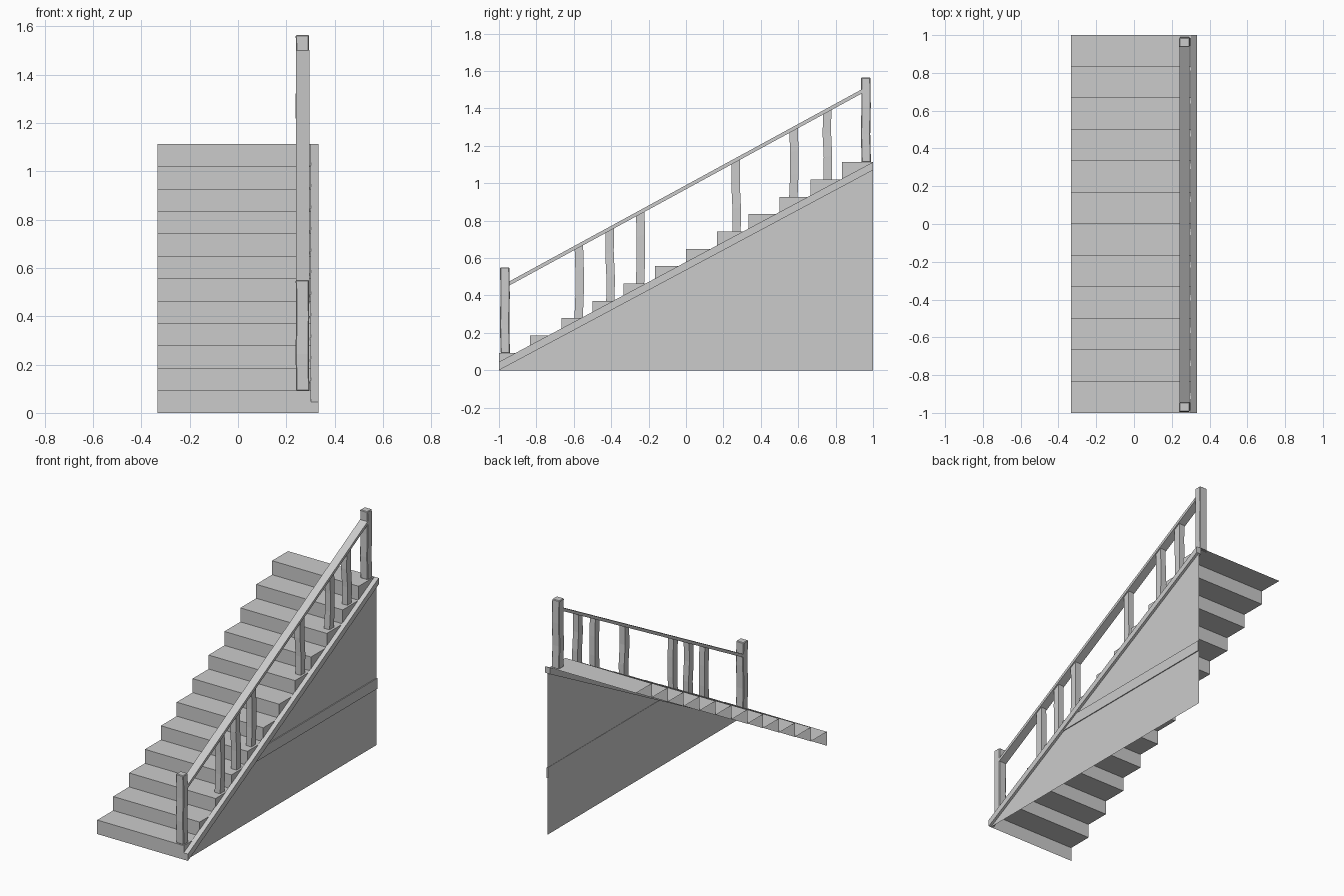
import bpy

if "Cube" in bpy.data.objects:
    bpy.data.objects.remove(bpy.data.objects["Cube"])

N = 12
RUN, RISE = 2 / N, 1.113 / N
LEFT, STEP_END, RIGHT = -0.333, 0.302, 0.333
SLOPE = 1.07 / 2          # pitch of the side trim


def make(name, verts, faces):
    mesh = bpy.data.meshes.new(name)
    mesh.from_pydata(verts, [], faces)
    mesh.update()
    ob = bpy.data.objects.new(name, mesh)
    bpy.context.collection.objects.link(ob)
    return ob


def extrude_x(name, profile, x0, x1):
    """Solid prism from an anticlockwise (y, z) profile."""
    n = len(profile)
    verts = [(x, y, z) for x in (x0, x1) for y, z in profile]
    faces = [tuple(range(n))[::-1], tuple(range(n, 2 * n))]
    faces += [(i, (i + 1) % n, n + (i + 1) % n, n + i) for i in range(n)]
    return make(name, verts, faces)


def rail_z(y):
    return 0.465 + (y + 0.945) * 0.545


def post(name, x, y, w, d, z0, top, bends):
    """Slightly crooked square post; top(y) gives the height of each corner."""
    verts, faces = [], []
    last = len(bends) - 1
    for i, b in enumerate(bends):
        for sx, sy in ((-1, -1), (1, -1), (1, 1), (-1, 1)):
            py = y + sy * d / 2 + b
            verts.append((x + sx * w / 2 + b * 0.5, py, z0 + (top(py) - z0) * i / last))
    for i in range(last):
        for j in range(4):
            k = (j + 1) % 4
            faces.append((4 * i + j, 4 * i + k, 4 * i + 4 + k, 4 * i + 4 + j))
    faces += [(3, 2, 1, 0), tuple(4 * last + j for j in range(4))]
    return make(name, verts, faces)


# Steps: open folded sheet of risers and treads, closed only at the right end
path = [(-1, 0)]
for i in range(N):
    path += [(-1 + i * RUN, (i + 1) * RISE), (-1 + (i + 1) * RUN, (i + 1) * RISE)]
verts = [(x, y, z) for y, z in path for x in (LEFT, STEP_END)]
faces = [(2 * i, 2 * i + 1, 2 * i + 3, 2 * i + 2) for i in range(len(path) - 1)]
for i in range(N):
    a = len(verts)
    y, z = -1 + i * RUN, i * RISE
    verts += [(STEP_END, y, z), (STEP_END, y + RUN, z + RISE), (STEP_END, y, z + RISE)]
    faces.append((a, a + 1, a + 2))
make("steps", verts, faces)

# Sloping side trim
extrude_x("side_trim", [(-1, 0), (1, 1.07), (1, 1.113), (-1, 0.045)], 0.299, RIGHT)

# Triangular wall panel under the trim
make("wall_panel", [(0.316, -1, 0), (0.316, 1, 0), (0.316, 1, 1.08)], [(0, 1, 2)])

# Shallow moulding across the panel
z0, z1 = 0.375, 0.445
extrude_x("panel_moulding", [(z0 / SLOPE - 1, z0), (1, z0), (1, z1), (z1 / SLOPE - 1, z1)],
          0.314, 0.322)

# Newel posts with softened caps
for name, y, base, height in (("lower_newel", -0.968, RISE, 0.55), ("upper_newel", 0.962, N * RISE, 1.565)):
    ob = post(name, 0.267, y, 0.055, 0.05, base - 0.002, lambda _, h=height: h,
              (0.002, -0.002, 0.001, -0.001))
    bevel = ob.modifiers.new("soft_edges", "BEVEL")
    bevel.width, bevel.segments, bevel.limit_method = 0.004, 1, "ANGLE"

# Handrail
extrude_x("handrail", [(-0.945, 0.453), (0.94, 1.480), (0.94, 1.502), (-0.945, 0.475)], 0.24, 0.295)

# Unevenly spaced balusters
for n, y in enumerate((-0.572, -0.406, -0.244, 0.268, 0.576, 0.756)):
    base = (int((y + 1) / RUN) + 1) * RISE
    s = 1 if n % 2 else -1
    post(f"baluster_{n + 1}", 0.267, y, 0.04, 0.045, base - 0.002, rail_z,
         (0.002 * s, 0.003, -0.003 * s, -0.001))
